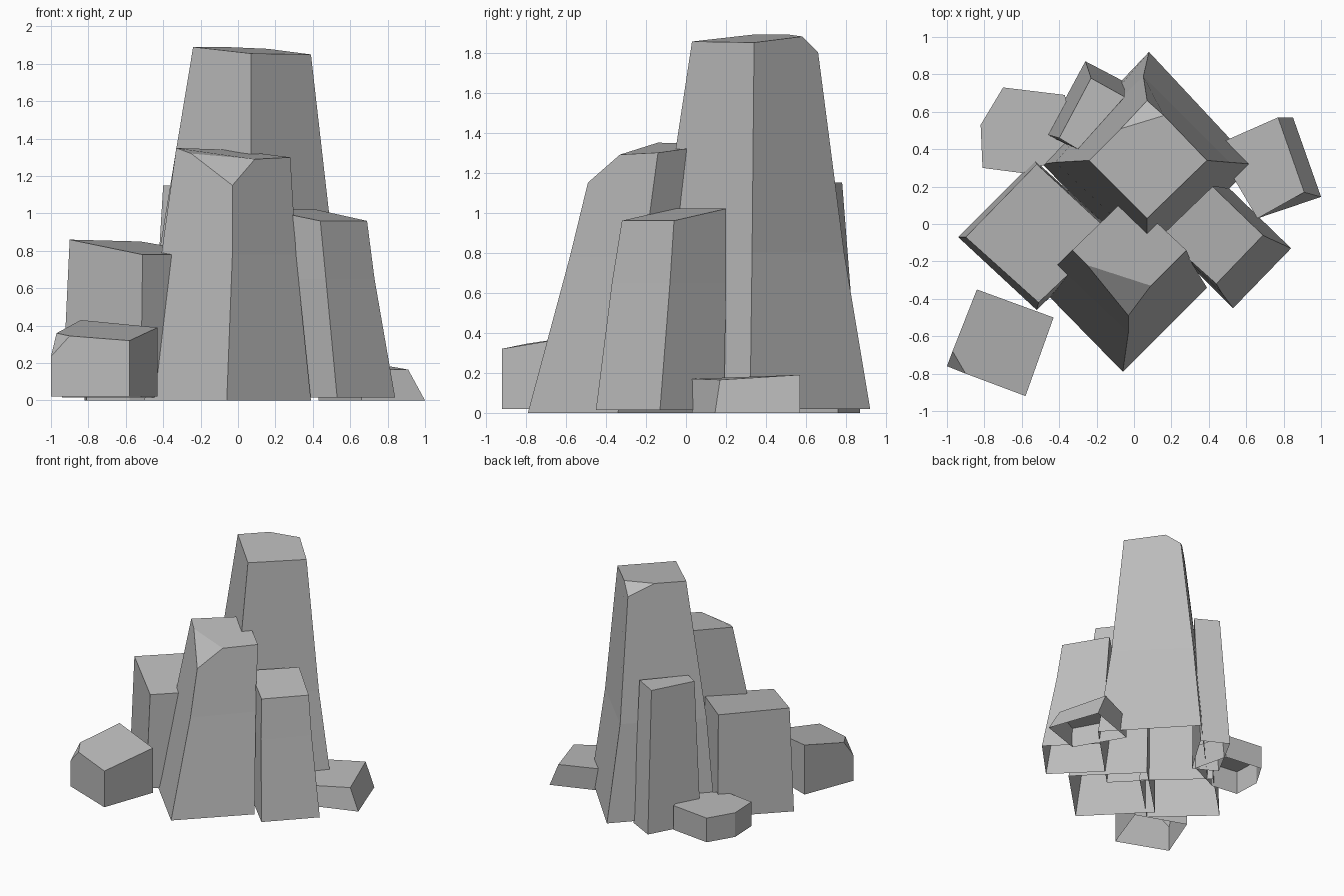
import bpy
import bmesh

# Remove the default cube only
default_cube = bpy.data.objects.get("Cube")
if default_cube:
    bpy.data.objects.remove(default_cube, do_unlink=True)


def make_material(name, colour):
    material = bpy.data.materials.new(name)
    material.use_nodes = True
    material.diffuse_color = colour
    material.node_tree.nodes["Principled BSDF"].inputs["Base Color"].default_value = colour
    return material


stone = make_material("stone grey", (0.5, 0.5, 0.5, 1))


def ring(height, *corners):
    """Level ring of corners, counter-clockwise from the front."""
    return [(x, y, height) for x, y in corners]


def make_rock(name, *rings, chip=None):
    """Stack rings into a flat-faced rock, open underneath.

    chip = (corner index, point before, point after) breaks off one top corner:
    the corner itself sits lower, and the two points lie on the top edges beside it.
    """
    mesh = bpy.data.meshes.new(name)
    bm = bmesh.new()
    levels = [[bm.verts.new(point) for point in points] for points in rings]
    top = levels[-1]
    sides = len(top)
    corner = before = after = None
    if chip:
        corner = chip[0]
        before, after = (bm.verts.new(point) for point in chip[1:])

    # Side walls
    for lower, upper in zip(levels, levels[1:]):
        for i in range(sides):
            j = (i + 1) % sides
            wall = [lower[i], lower[j], upper[j]]
            if upper is top and j == corner:
                wall.append(before)
            if upper is top and i == corner:
                wall.append(after)
            bm.faces.new(wall + [upper[i]])

    # Cap, with the broken corner as its own facet
    cap = list(top)
    if chip:
        cap[corner:corner + 1] = [before, after]
        bm.faces.new((before, top[corner], after))
    bm.faces.new(cap)

    bm.to_mesh(mesh)
    bm.free()
    mesh.materials.append(stone)
    rock = bpy.data.objects.new(name, mesh)
    bpy.context.collection.objects.link(rock)
    return rock


# Tall central pillar, chipped at the back
make_rock(
    "tall_pillar",
    ring(0.02, (0.07, -0.25), (0.64, 0.32), (0.08, 0.92), (-0.49, 0.32)),
    ring(0.8, (0.07, -0.13), (0.51, 0.33), (0.05, 0.79), (-0.42, 0.33)),
    [(0.07, 0.03, 1.855), (0.39, 0.34, 1.85), (0.07, 0.66, 1.8), (-0.24, 0.34, 1.89)],
    chip=(2, (0.16, 0.58, 1.88), (-0.07, 0.51, 1.89)),
)

# Front pillar, chipped at the front
make_rock(
    "front_pillar",
    ring(0, (-0.06, -0.79), (0.39, -0.34), (-0.05, 0.1), (-0.5, -0.34)),
    ring(0.78, (-0.03, -0.58), (0.31, -0.21), (-0.04, 0.13), (-0.41, -0.22)),
    [(-0.03, -0.49, 1.15), (0.28, -0.14, 1.3), (-0.03, 0.15, 1.34), (-0.33, -0.14, 1.35)],
    chip=(0, (-0.25, -0.22, 1.32), (0.09, -0.33, 1.29)),
)

# Pillar on the +x side
make_rock(
    "side_pillar",
    ring(0.015, (0.53, -0.45), (0.84, -0.13), (0.51, 0.19), (0.2, -0.12)),
    ring(0.65, (0.47, -0.37), (0.73, -0.08), (0.45, 0.2), (0.17, -0.08)),
    [(0.44, -0.32, 0.96), (0.69, -0.06, 0.96), (0.42, 0.2, 1.02), (0.15, -0.06, 1.02)],
)

# Broad block on the -x side
make_rock(
    "broad_block",
    ring(0.015, (-0.52, -0.46), (-0.1, -0.05), (-0.53, 0.34), (-0.94, -0.07)),
    [(-0.51, -0.42, 0.78), (-0.12, -0.05, 0.78), (-0.52, 0.32, 0.85), (-0.9, -0.07, 0.86)],
)

# Thin slab leaning on the back
make_rock(
    "back_slab",
    ring(0, (-0.28, 0.38), (-0.05, 0.76), (-0.26, 0.87), (-0.47, 0.48)),
    ring(1.15, (-0.3, 0.4), (-0.05, 0.68), (-0.23, 0.78), (-0.4, 0.46)),
)

# Loose boulders around the foot
make_rock(
    "front_boulder",
    ring(0.02, (-0.58, -0.92), (-0.43, -0.5), (-0.84, -0.35), (-1, -0.76)),
    [(-0.58, -0.92, 0.32), (-0.43, -0.5, 0.39), (-0.84, -0.35, 0.43), (-1, -0.76, 0.235)],
    chip=(3, (-0.97, -0.68, 0.36), (-0.9, -0.8, 0.345)),
)
make_rock(
    "side_boulder",
    ring(0, (0.66, 0.03), (1, 0.145), (0.85, 0.57), (0.43, 0.42)),
    [(0.66, 0.03, 0.17), (0.91, 0.17, 0.165), (0.77, 0.57, 0.19), (0.43, 0.42, 0.18)],
)
back_outline = ((-0.58, 0.27), (-0.3, 0.4), (-0.37, 0.69), (-0.7, 0.73), (-0.82, 0.53), (-0.81, 0.3))
make_rock("back_boulder", ring(0, *back_outline), ring(0.2, *back_outline))
